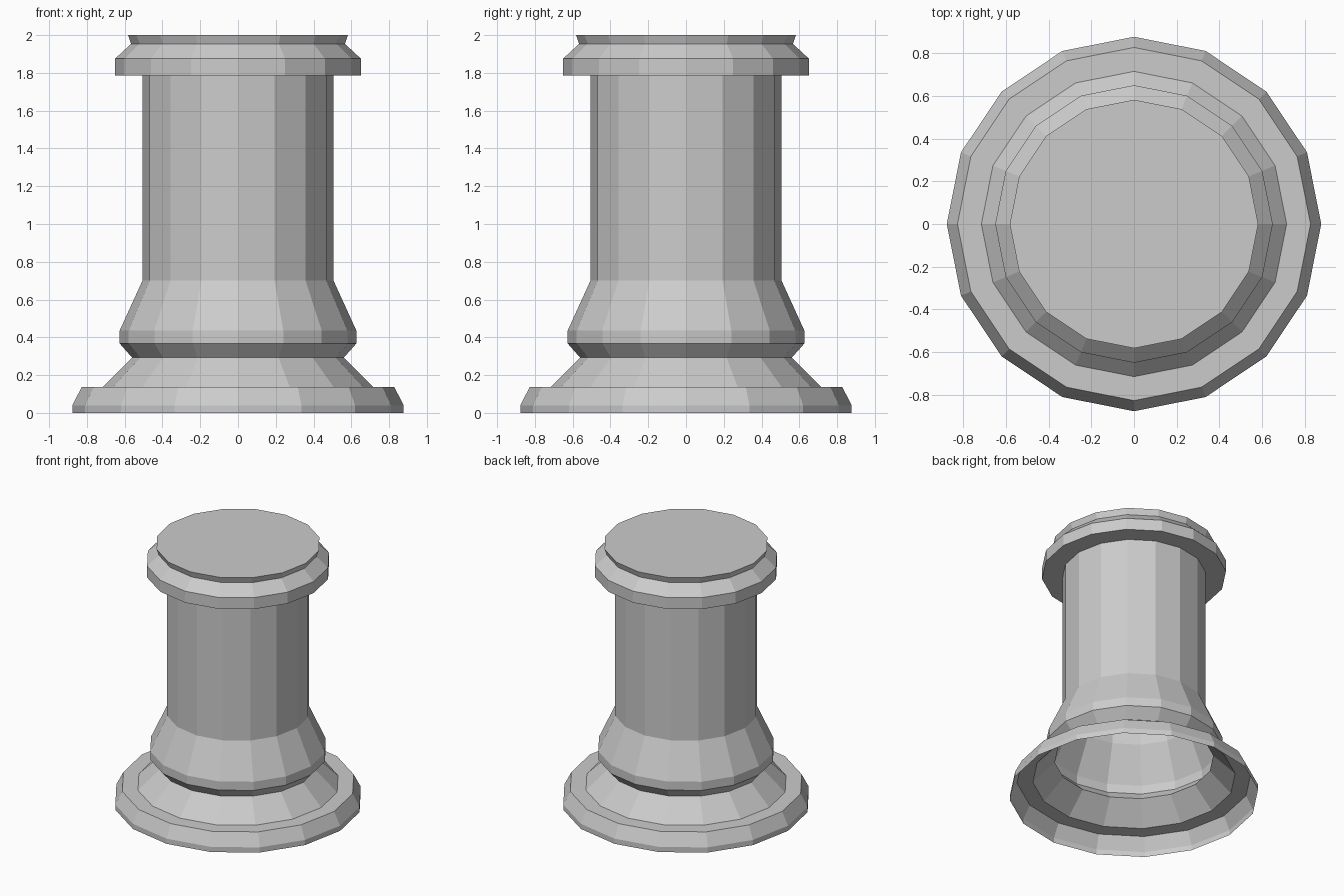
import bpy, bmesh
from math import cos, sin, tau

if "Cube" in bpy.data.objects:
    bpy.data.objects.remove(bpy.data.objects["Cube"])

SIDES = 16

# Outline (radius, height) from the open foot up to the rim of the top
profile = [
    (0.877, 0.0), (0.877, 0.04), (0.827, 0.138), (0.715, 0.138),  # foot plate
    (0.56, 0.292), (0.627, 0.368), (0.627, 0.435),                # neck and collar
    (0.506, 0.70), (0.506, 1.787),                                # flare and shaft
    (0.65, 1.787), (0.65, 1.876), (0.566, 1.954), (0.582, 2.0),   # capital
]

# Turn the outline into faceted rings
bm = bmesh.new()
rings = [[bm.verts.new((r * cos(tau * i / SIDES), r * sin(tau * i / SIDES), z))
          for i in range(SIDES)] for r, z in profile]
for low, high in zip(rings, rings[1:]):
    for i in range(SIDES):
        j = (i + 1) % SIDES
        bm.faces.new((low[i], low[j], high[j], high[i]))

# Flat top; the underside stays open and hollow
bm.faces.new(rings[-1])

mesh = bpy.data.meshes.new("pedestal_column")
bm.to_mesh(mesh)
bm.free()
bpy.context.collection.objects.link(bpy.data.objects.new("pedestal_column", mesh))
